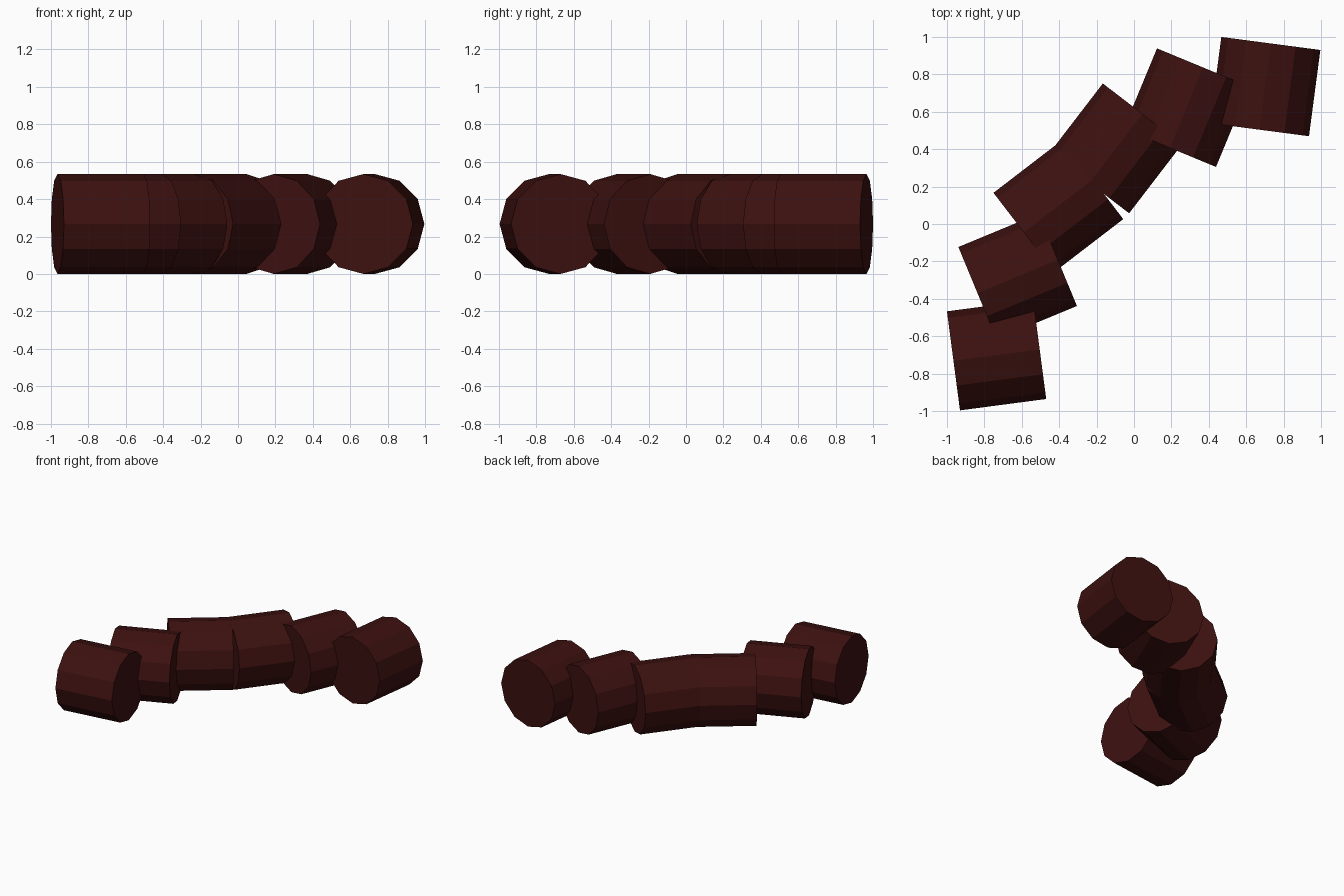
import bpy
import math

if "Cube" in bpy.data.objects:
    bpy.data.objects.remove(bpy.data.objects["Cube"])

RADIUS, LENGTH = 0.267, 0.465     # each segment
ARC_R, ARC_C = 1.668, 0.919       # arc radius and centre (ARC_C, -ARC_C)

mat = bpy.data.materials.new("dark red")
mat.diffuse_color = (0.045, 0.0055, 0.005, 1)
mat.use_nodes = True
mat.node_tree.nodes["Principled BSDF"].inputs["Base Color"].default_value = mat.diffuse_color

# Six twelve-sided cylinders lying on the ground along a quarter arc
for i in range(6):
    a = math.radians(7.5 + 15 * i)
    bpy.ops.mesh.primitive_cylinder_add(
        vertices=12, radius=RADIUS, depth=LENGTH,
        location=(ARC_C - ARC_R * math.cos(a), -ARC_C + ARC_R * math.sin(a), RADIUS),
        rotation=(0, math.pi / 2, a))
    seg = bpy.context.object
    seg.name = f"arc_segment_{i + 1}"
    seg.data.materials.append(mat)
